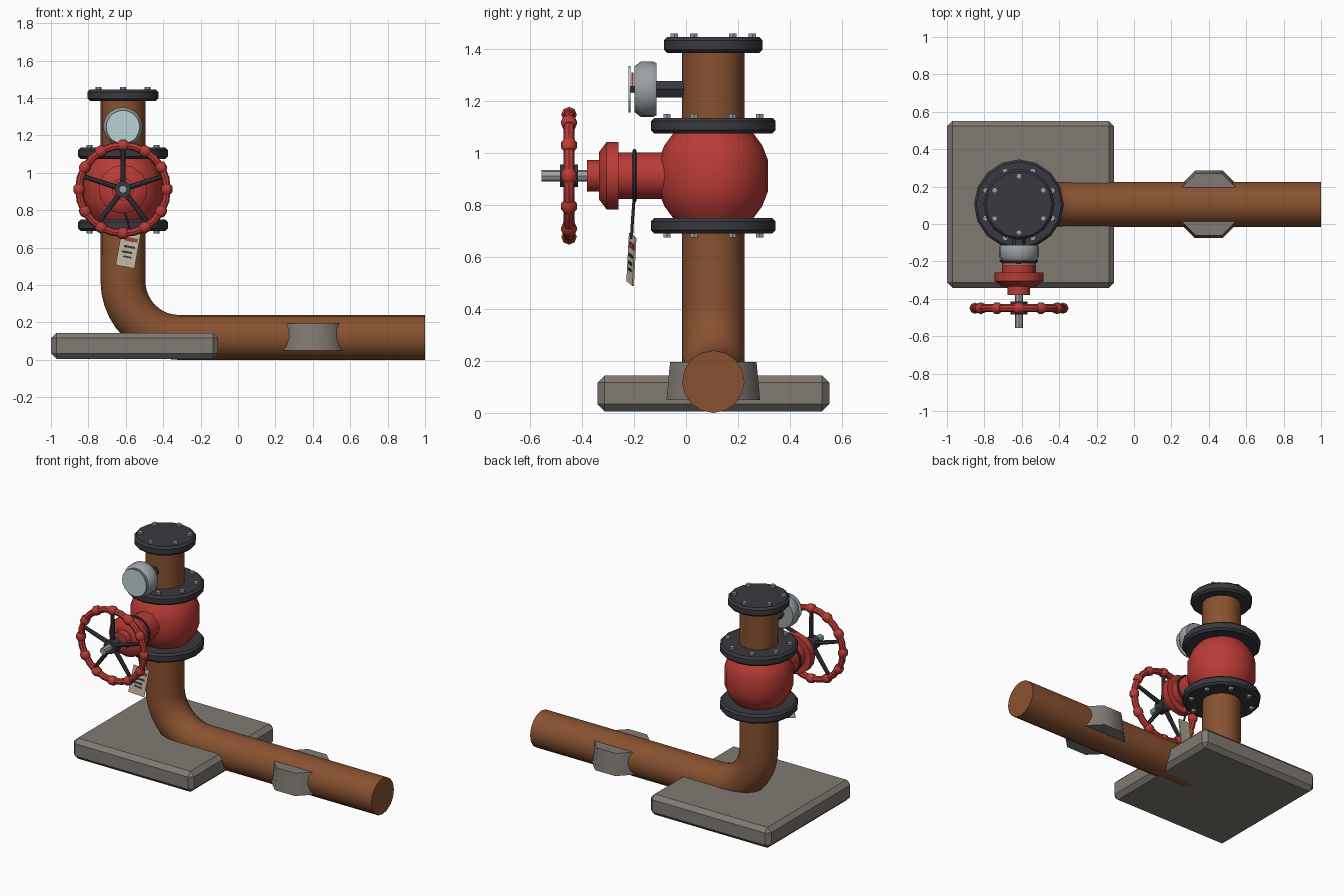
import bpy, bmesh, math
from mathutils import Vector, Matrix

cube = bpy.data.objects.get("Cube")
if cube:
    bpy.data.objects.remove(cube, do_unlink=True)


def material(name, rgb):
    m = bpy.data.materials.new(name)
    m.use_nodes = True
    m.diffuse_color = (*rgb, 1)
    bsdf = next(n for n in m.node_tree.nodes if n.type == 'BSDF_PRINCIPLED')
    bsdf.inputs["Base Color"].default_value = (*rgb, 1)
    return m


RUST = material("rust brown", (0.25, 0.083, 0.03))
RED = material("valve red", (0.49, 0.044, 0.036))
IRON = material("dark iron", (0.04, 0.04, 0.05))
STONE = material("concrete grey", (0.22, 0.195, 0.17))
STEEL = material("steel grey", (0.33, 0.36, 0.37))
GLASS = material("pale glass", (0.5, 0.64, 0.66))
PAPER = material("tag cream", (0.62, 0.55, 0.43))

UP, FRONT = Vector((0, 0, 1)), Vector((0, -1, 0))
PX, PY = -0.615, 0.105      # riser axis
VZ = 0.912                  # valve centre height
WHEEL = Vector((PX, -0.45, VZ))


def finish(obj, mat, angle=40):
    obj.data.materials.clear()
    obj.data.materials.append(mat)
    bpy.ops.object.select_all(action='DESELECT')
    obj.select_set(True)
    bpy.context.view_layer.objects.active = obj
    bpy.ops.object.shade_smooth_by_angle(angle=math.radians(angle))
    return obj


def from_bmesh(name, bm, mat, angle=40):
    bmesh.ops.recalc_face_normals(bm, faces=bm.faces)
    me = bpy.data.meshes.new(name)
    bm.to_mesh(me)
    bm.free()
    obj = bpy.data.objects.new(name, me)
    bpy.context.collection.objects.link(obj)
    return finish(obj, mat, angle)


def lathe(name, profile, origin, axis, mat, sides=16, turn=0.0, angle=40):
    """Capped solid of revolution; profile holds (radius, distance along axis)."""
    bm = bmesh.new()
    frame = Matrix.Translation(origin) @ axis.to_track_quat('Z', 'Y').to_matrix().to_4x4()
    rings = []
    for r, h in profile:
        ring = []
        for i in range(sides):
            a = turn + math.tau * i / sides
            ring.append(bm.verts.new(frame @ Vector((r * math.cos(a), r * math.sin(a), h))))
        rings.append(ring)
    for low, high in zip(rings, rings[1:]):
        for i in range(sides):
            j = (i + 1) % sides
            bm.faces.new((low[i], low[j], high[j], high[i]))
    bm.faces.new(rings[0])
    bm.faces.new(rings[-1])
    return from_bmesh(name, bm, mat, angle)


def tube(name, points, radius, mat, sides=8, cyclic=False):
    cu = bpy.data.curves.new(name, 'CURVE')
    cu.dimensions = '3D'
    cu.bevel_depth = radius
    cu.bevel_resolution = (sides - 4) // 2
    cu.use_fill_caps = True
    sp = cu.splines.new('POLY')
    sp.points.add(len(points) - 1)
    for p, co in zip(sp.points, points):
        p.co = (*co, 1)
    sp.use_cyclic_u = cyclic
    obj = bpy.data.objects.new(name, cu)
    bpy.context.collection.objects.link(obj)
    bpy.ops.object.select_all(action='DESELECT')
    obj.select_set(True)
    bpy.context.view_layer.objects.active = obj
    bpy.ops.object.convert(target='MESH')
    return finish(bpy.context.view_layer.objects.active, mat)


def box(name, size, matrix, mat, bevel=0):
    bm = bmesh.new()
    bmesh.ops.create_cube(bm, size=1, matrix=matrix @ Matrix.Diagonal((*size, 1)))
    if bevel:
        bmesh.ops.bevel(bm, geom=bm.edges[:], offset=bevel, segments=1, affect='EDGES')
    return from_bmesh(name, bm, mat, 20)


def circle(center, radius, count):
    """Points on a circle facing the front."""
    return [center + radius * Vector((math.cos(t), 0, math.sin(t)))
            for t in (math.tau * i / count for i in range(count))]


# Base slab and pipe saddle
box("base_slab", (0.893, 0.892, 0.138), Matrix.Translation((-0.5525, PY, 0.075)), STONE, 0.028)
lathe("pipe_saddle", [(0.195, 0.05), (0.18, 0.195)], Vector((0.4, PY, 0)), UP, STONE,
      sides=8, turn=math.pi / 8, angle=50)

# Pipe with a swept elbow
bend = 0.3
path = [(PX, PY, 1.4)]
for i in range(11):
    a = math.pi / 2 * i / 10
    path.append((PX + bend - bend * math.cos(a), PY, 0.12 + bend - bend * math.sin(a)))
path.append((1, PY, 0.12))
tube("main_pipe", path, 0.12, RUST, sides=16)


# Flanges with rings of bolts
def flange(name, z, radius, bolt_radius, bolts, turn, side):
    c = 0.013
    lathe(name, [(radius - c, -0.03), (radius, -0.03 + c), (radius, 0.03 - c), (radius - c, 0.03)],
          Vector((PX, PY, z)), UP, IRON)
    for i in range(bolts):
        a = turn + math.tau * i / bolts
        spot = Vector((PX + bolt_radius * math.cos(a), PY + bolt_radius * math.sin(a), z))
        lathe(name + "_bolt", [(0.016, 0.02), (0.016, 0.045)], spot, UP * side, STEEL, sides=6)


flange("lower_flange", 0.72, 0.24, 0.193, 8, math.pi / 8, -1)
flange("upper_flange", 1.105, 0.24, 0.193, 8, math.pi / 8, 1)
flange("top_flange", 1.415, 0.19, 0.15, 6, math.pi / 6, 1)

# Valve body and bonnet
globe = [(0.218 * math.cos(math.radians(d)), 0.232 * math.sin(math.radians(d)))
         for d in (-46, -30, -15, 15, 30, 46)]
lathe("valve_body", globe, Vector((PX, PY, VZ)), UP, RED, sides=20)
lathe("bonnet", [(0.09, 0.05), (0.09, 0.26), (0.13, 0.26), (0.13, 0.305), (0.09, 0.335),
                 (0.06, 0.335), (0.06, 0.38)], Vector((PX, 0, VZ)), FRONT, RED)
lathe("valve_stem", [(0.022, 0.36), (0.022, 0.555)], Vector((PX, 0, VZ)), FRONT, STEEL, sides=8)

# Handwheel
tube("wheel_rim", circle(WHEEL, 0.235, 24), 0.021, RED, sides=8, cyclic=True)
for p in circle(WHEEL, 0.235, 12):
    lathe("rim_grip", [(0.021, -0.026), (0.03, -0.013), (0.03, 0.013), (0.021, 0.026)],
          p, (p - WHEEL).cross(FRONT).normalized(), RED, sides=8)
lathe("wheel_hub", [(0.045, -0.035), (0.045, 0.035)], WHEEL, FRONT, IRON, sides=10)
for i in range(5):
    a = math.pi / 2 + math.tau * i / 5
    out = Vector((math.cos(a), 0, math.sin(a)))
    lathe("wheel_spoke", [(0.015, 0.02), (0.012, 0.225)], WHEEL, out, IRON, sides=8)

# Pressure gauge
GAUGE = Vector((PX, 0, 1.245))
lathe("gauge_connector", [(0.036, -0.02), (0.036, 0.12)], GAUGE, FRONT, IRON, sides=6)
lathe("gauge_case", [(0.1, 0.113), (0.106, 0.125), (0.106, 0.175), (0.088, 0.198)],
      GAUGE, FRONT, STEEL, sides=20)
lathe("gauge_pivot", [(0.012, 0.19), (0.012, 0.215)], GAUGE, FRONT, IRON, sides=8)
box("gauge_needle", (0.012, 0.008, 0.08),
    Matrix.Translation(GAUGE + Vector((0, -0.206, 0.025))), RED)
lathe("gauge_glass", [(0.09, 0.214), (0.09, 0.222)], GAUGE, FRONT, GLASS, sides=20)

# Hanging tag: cord loop, cord and printed card
tube("cord_loop", circle(Vector((PX, -0.198, VZ)), 0.097, 16), 0.007, IRON, sides=6, cyclic=True)
tube("cord", [(PX, -0.2, 0.82), (-0.59, -0.206, 0.74), (-0.572, -0.21, 0.67)], 0.006, IRON, sides=6)
tall = Vector((0.033, 0.01, 0.185)).normalized()
normal = Vector((0.1, 0.023, -0.015)).cross(tall).normalized()
wide = tall.cross(normal)
card = Matrix((wide, tall, normal)).transposed().to_4x4()
card.translation = (-0.588, -0.21, 0.59)
box("tag_card", (0.105, 0.188, 0.006), card, PAPER)
for name, u, v, length, height, mat in (
        ("tag_heading", 0.005, 0.055, 0.075, 0.02, RED),
        ("tag_line", 0.005, 0.015, 0.06, 0.011, IRON),
        ("tag_line", -0.003, -0.015, 0.055, 0.011, IRON),
        ("tag_line", 0.003, -0.04, 0.045, 0.009, IRON)):
    box(name, (length, height, 0.004), card @ Matrix.Translation((u, v, 0.004)), mat)
